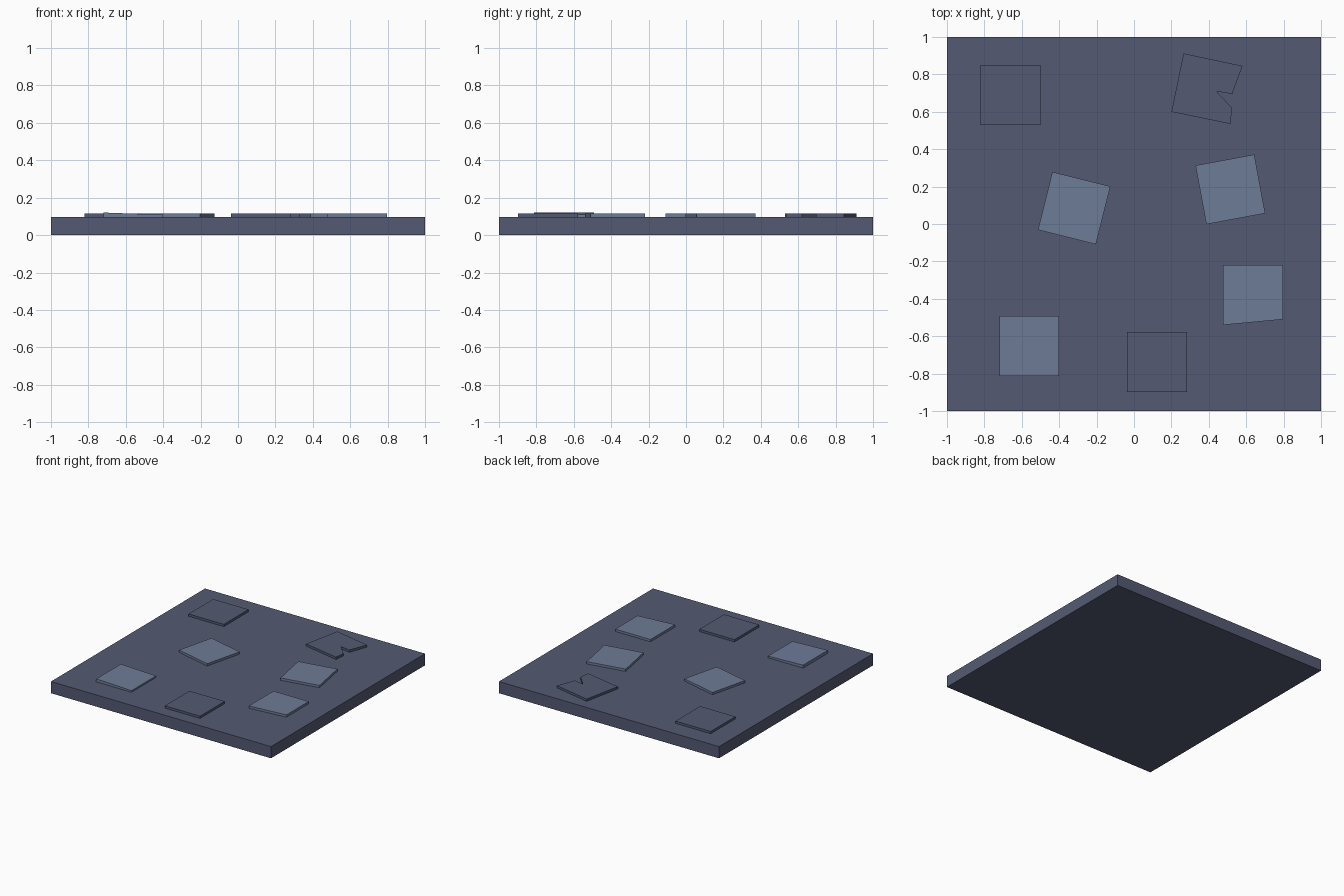
import bpy, bmesh, math

if "Cube" in bpy.data.objects:
    bpy.data.objects.remove(bpy.data.objects["Cube"])


def material(name, rgb):
    m = bpy.data.materials.new(name)
    m.diffuse_color = (*rgb, 1)
    m.use_nodes = True
    m.node_tree.nodes["Principled BSDF"].inputs["Base Color"].default_value = m.diffuse_color
    return m


dark = material("dark slate", (0.088, 0.102, 0.170))
light = material("light slate", (0.155, 0.200, 0.310))

BASE_TOP, TILE_TOP = 0.096, 0.115


def square(cx, cy, size=0.32, turn=0.0):
    """Corners of a turned square, counter-clockwise."""
    r, a = size / math.sqrt(2), math.radians(turn)
    return [(cx + r * math.cos(a + math.pi * (k + 0.5) / 2),
             cy + r * math.sin(a + math.pi * (k + 0.5) / 2)) for k in range(4)]


def slab(name, outline, z0, z1, mat, slope=0.0):
    """Extruded outline; slope tilts the top along x."""
    mid = sum(p[0] for p in outline) / len(outline)
    bm = bmesh.new()
    low = [bm.verts.new((x, y, z0)) for x, y in outline]
    top = [bm.verts.new((x, y, z1 + slope * (x - mid))) for x, y in outline]
    n = len(outline)
    bm.faces.new(low[::-1])
    bm.faces.new(top)
    for i in range(n):
        j = (i + 1) % n
        bm.faces.new((low[i], low[j], top[j], top[i]))
    bmesh.ops.recalc_face_normals(bm, faces=bm.faces)
    me = bpy.data.meshes.new(name)
    bm.to_mesh(me)
    bm.free()
    me.materials.append(mat)
    ob = bpy.data.objects.new(name, me)
    bpy.context.collection.objects.link(ob)
    return ob


# Floor panel
slab("floor_panel", square(0, 0, 2), 0, BASE_TOP, dark)

# Raised tiles: name, outline, colour, top slope
cracked = [(0.265, 0.912), (0.2, 0.6), (0.515, 0.535), (0.525, 0.62),
           (0.44, 0.71), (0.525, 0.695), (0.58, 0.845)]
worn = [(0.797, -0.22), (0.477, -0.22), (0.477, -0.54), (0.797, -0.51)]
tiles = [
    ("back_left_tile", square(-0.66, 0.69), dark, 0),
    ("cracked_tile", cracked, dark, 0),
    ("front_middle_tile", square(0.123, -0.737), dark, 0),
    ("turned_left_tile", square(-0.32, 0.085, turn=-14), light, 0),
    ("turned_right_tile", square(0.515, 0.185, turn=10.5), light, 0),
    ("worn_tile", worn, light, 0),
    ("tilted_tile", square(-0.56, -0.652), light, -0.035),
]
for name, outline, mat, slope in tiles:
    slab(name, outline, BASE_TOP - 0.01, TILE_TOP, mat, slope)
